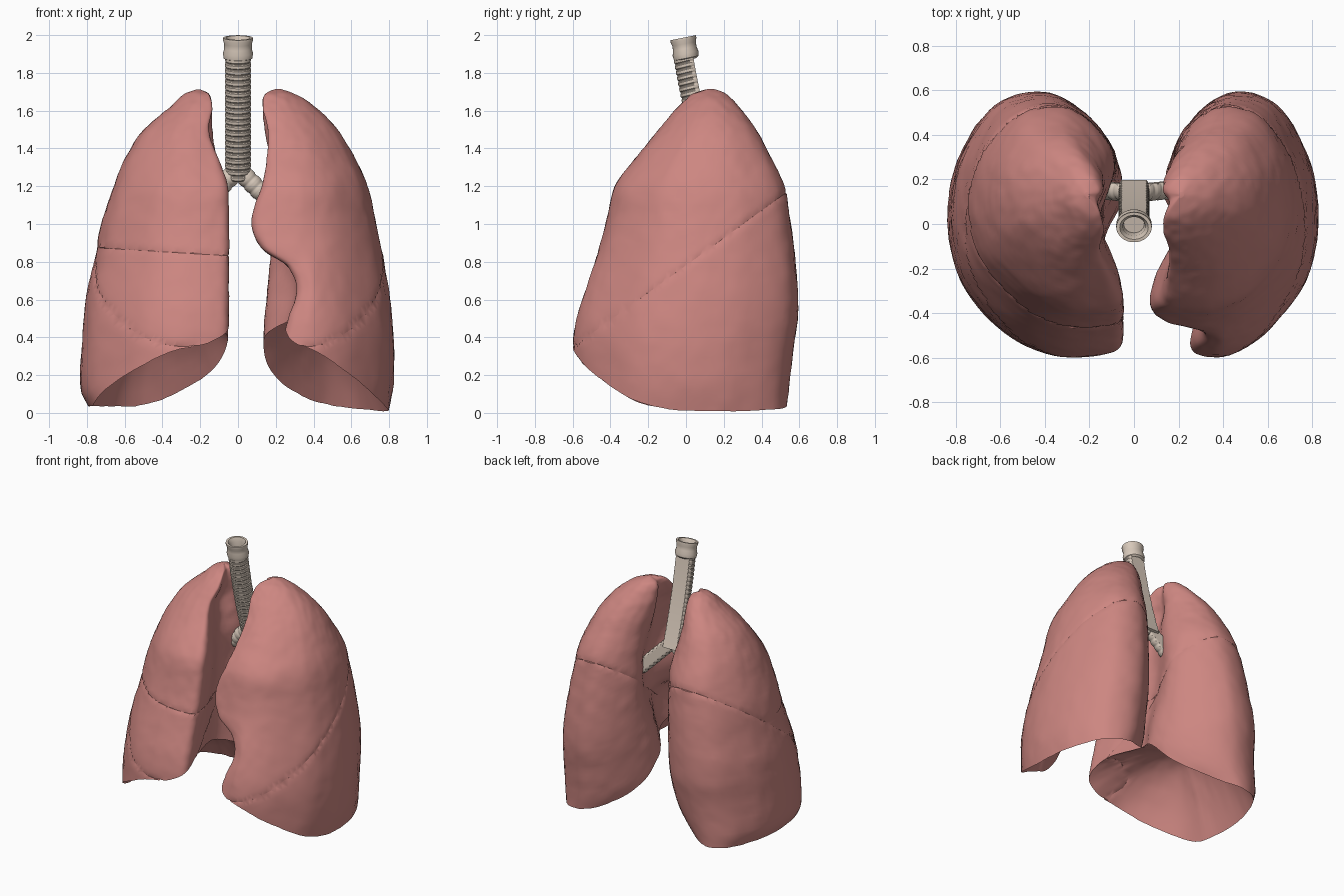
import bpy, bmesh, math
from mathutils import Vector, noise

if "Cube" in bpy.data.objects:
    bpy.data.objects.remove(bpy.data.objects["Cube"], do_unlink=True)


def make_material(name, rgb):
    mat = bpy.data.materials.new(name)
    mat.use_nodes = True
    mat.diffuse_color = (*rgb, 1)
    mat.node_tree.nodes["Principled BSDF"].inputs["Base Color"].default_value = (*rgb, 1)
    return mat


pink = make_material("lung pink", (0.61, 0.24, 0.22))
bone = make_material("cartilage beige", (0.68, 0.58, 0.49))


def finish(bm, name, mat, angle):
    bmesh.ops.recalc_face_normals(bm, faces=bm.faces)
    mesh = bpy.data.meshes.new(name)
    bm.to_mesh(mesh)
    bm.free()
    mesh.materials.append(mat)
    obj = bpy.data.objects.new(name, mesh)
    bpy.context.collection.objects.link(obj)
    bpy.ops.object.select_all(action="DESELECT")
    obj.select_set(True)
    bpy.context.view_layer.objects.active = obj
    bpy.ops.object.shade_smooth_by_angle(angle=math.radians(angle))


def bridge(bm, rings):
    for a, b in zip(rings, rings[1:]):
        n = len(a)
        for i in range(n):
            j = (i + 1) % n
            bm.faces.new((a[i], a[j], b[j], b[i]))


def fan(bm, ring, tip):
    for i in range(len(ring)):
        bm.faces.new((ring[i - 1], ring[i], tip))


def hermite(p0, p1, m0, m1, t):
    return ((2*t**3 - 3*t*t + 1) * p0 + (t**3 - 2*t*t + t) * m0
            + (3*t*t - 2*t**3) * p1 + (t**3 - t*t) * m1)


# Lung envelope: height, front y, back y, then inner x, outer x and
# front border shift for the left lung and for the right lung
ROWS = [
    (.01, -.56, .53, .24, .8, 0, .3, .78, 0),
    (.1, -.57, .54, .17, .82, .05, .19, .83, 0),
    (.2, -.58, .55, .13, .83, .08, .1, .84, 0),
    (.36, -.59, .57, .12, .83, .13, .04, .83, 0),
    (.5, -.57, .59, .12, .82, .18, .03, .82, 0),
    (.66, -.52, .59, .12, .8, .25, .03, .8, 0),
    (.78, -.48, .58, .12, .78, .18, .03, .77, 0),
    (.88, -.45, .57, .12, .76, -.03, .03, .75, 0),
    (1.03, -.41, .55, .12, .73, -.1, .03, .72, 0),
    (1.2, -.37, .52, .13, .69, -.03, .04, .66, 0),
    (1.35, -.26, .45, .13, .62, .02, .08, .6, .02),
    (1.5, -.14, .37, .12, .53, .06, .12, .5, .06),
    (1.62, -.04, .28, .12, .41, 0, .13, .36, 0),
    (1.69, .04, .21, .14, .3, 0, .15, .28, 0),
    (1.715, .12, .14, .2, .22, 0, .2, .22, 0),
]
# Cross-section outline: across, depth, lower rim height, border shift weight
OUTLINE = [
    (.03, .04, .44, 1), (.15, 0, .37, .8), (.4, 0, .32, .2), (.65, .08, .21, 0),
    (.89, .26, .07, 0), (.98, .43, .02, 0), (.99, .6, .01, 0), (.93, .77, .01, 0),
    (.75, .95, .02, 0), (.48, 1, .04, 0), (.25, .92, .09, 0), (.07, .76, .22, 0),
    (.02, .6, .4, 0), (.13, .41, .49, .5), (.05, .17, .51, 1),
]
TOP, SIDES, LEVELS, UNDER = 1.714, 105, 76, 16


def envelope(z):
    z = min(max(z, ROWS[0][0]), ROWS[-1][0])
    i = max(k for k in range(len(ROWS) - 1) if ROWS[k][0] <= z)
    a, b = ROWS[i], ROWS[i + 1]
    before, after = ROWS[max(i - 1, 0)], ROWS[min(i + 2, len(ROWS) - 1)]
    h = b[0] - a[0]
    t = (z - a[0]) / h
    return [hermite(a[k], b[k], (b[k] - before[k]) / (b[0] - before[0]) * h,
                    (after[k] - a[k]) / (after[0] - a[0]) * h, t) for k in range(9)]


def outline(s):
    n = len(OUTLINE)
    i, t = int(s * n), s * n % 1
    p = [OUTLINE[(i + k) % n] for k in (-1, 0, 1, 2)]
    return [hermite(p[1][k], p[2][k], (p[2][k] - p[0][k]) / 2,
                    (p[3][k] - p[1][k]) / 2, t) for k in range(4)]


def groove(bm, point, normal, keep):
    # Cut along a plane and press the cut line inward
    faces = [f for f in bm.faces if keep(f.calc_center_median())]
    geom = faces + list({e for f in faces for e in f.edges}) + list({v for f in faces for v in f.verts})
    cut = bmesh.ops.bisect_plane(bm, geom=geom, plane_co=point, plane_no=normal, dist=0.0005)
    bm.normal_update()
    for v in [g for g in cut["geom_cut"] if isinstance(g, bmesh.types.BMVert)]:
        v.co -= v.normal * 0.005


def build_lung(name, side, lowest, hollow):
    column = 3 if side > 0 else 6
    section = [outline((i + 0.001) / SIDES) for i in range(SIDES)]
    bm = bmesh.new()

    def surface_point(sec, z):
        u, w, _, weight = sec
        row = envelope(z)
        inner, outer, shift = row[column:column + 3]
        x = inner + (outer - inner) * (u + shift * weight)
        y = row[1] + (row[2] - row[1]) * w
        # Hollow of the inner face where the airway enters
        spread = ((y - 0.1) / 0.17) ** 2 + ((z - 1.02) / 0.36) ** 2
        x += hollow * math.exp(-spread) * max(0, 1 - u) ** 4
        return Vector((side * x, y, z))

    # Outer wall from lower rim to apex
    rings = []
    for k in range(LEVELS):
        v = math.sin(k / (LEVELS - 1) * math.pi / 2)
        ring = []
        for s in section:
            low = max(s[2], lowest)
            ring.append(bm.verts.new(surface_point(s, low + (TOP - low) * v)))
        rings.append(ring)
    bridge(bm, rings)
    apex = sum((v.co for v in rings[-1]), Vector()) / SIDES
    fan(bm, rings[-1], bm.verts.new(apex))

    # Hollow underside, domed over the diaphragm
    rim = [v.co.copy() for v in rings[0]]
    centre = sum(rim, Vector()) / SIDES
    centre.z = 0.56
    under = [rings[0]]
    for k in range(1, UNDER):
        s = 1 - k / UNDER
        ring = []
        for p in rim:
            q = centre.lerp(p, s)
            q.z = centre.z + (p.z - centre.z) * s ** 2.4
            ring.append(bm.verts.new(q))
        under.append(ring)
    bridge(bm, under)
    fan(bm, under[-1], bm.verts.new(centre))

    # Fine uneven tissue surface
    bmesh.ops.recalc_face_normals(bm, faces=bm.faces)
    bm.normal_update()
    for v in bm.verts:
        v.co += v.normal * (0.003 * noise.noise(v.co * 9) + 0.003 * noise.noise(v.co * 22))

    # Fissures between the lobes
    pivot, slope = Vector((0, -0.6, 0.35)), Vector((0, -0.72, 1))
    groove(bm, pivot, slope.normalized(), lambda c: True)
    if side < 0:
        groove(bm, Vector((0, 0, 0.83)), Vector((0.06, 0, 1)).normalized(),
               lambda c: (c - pivot).dot(slope) > 0)
    finish(bm, name, pink, 32)


build_lung("left_lung", 1, 0.008, 0.13)
build_lung("right_lung", -1, 0.035, 0.09)


def build_tube(name, path, radii, back, sides=32):
    # Sweep a ridged section along a path, cut to a smooth flat strip at the back
    bm = bmesh.new()
    rings = []
    d = (path[-1] - path[0]).normalized()
    across = d.cross(Vector((0, 1, 0))).normalized()
    depth = across.cross(d).normalized()
    depth *= math.copysign(1, depth.y)
    for p, r in zip(path, radii):
        ring = []
        for k in range(sides):
            a = k / sides * math.tau
            ring.append(bm.verts.new(p + across * r * math.cos(a)
                                     + depth * min(r * math.sin(a), back)))
        rings.append(ring)
    bridge(bm, rings)
    for ring in (rings[0], rings[-1]):
        bm.faces.new(ring)
    finish(bm, name, bone, 35)


def windpipe_axis(z):
    t = (2 - z) / 0.75
    return Vector((0, -0.015 + 0.1 * t + 0.075 * t * t, z))


def ridged(count, radius, depth):
    # Ring of cartilage, then a narrow gap
    return [radius - (depth if i % 6 in (0, 5) else 0) for i in range(count)]


# Windpipe with stacked cartilage rings
STEPS = 133
path = [windpipe_axis(1.24 + 0.65 * i / (STEPS - 1)) for i in range(STEPS)]
build_tube("windpipe", path, ridged(STEPS, 0.069, 0.004), 0.036)

# Flared open collar on top: outer profile, then the bore going back down
COLLAR = [(1.88, .06), (1.89, .076), (1.915, .08), (1.94, .073), (1.965, .073),
          (1.985, .08), (1.998, .079), (1.998, .064), (1.97, .05), (1.9, .046)]
bm = bmesh.new()
rings = []
for z, r in COLLAR:
    c = windpipe_axis(z)
    ring = []
    for k in range(32):
        a = k / 32 * math.tau
        y = r * math.sin(a) * 0.85
        ring.append(bm.verts.new((r * math.cos(a), c.y + y, z - 0.012 + y * 0.2)))
    rings.append(ring)
bridge(bm, rings)
bm.faces.new(rings[-1])
finish(bm, "windpipe_collar", bone, 40)

# Two main branches running into the lungs
start = windpipe_axis(1.29)
for name, side in (("left_bronchus", 1), ("right_bronchus", -1)):
    end = Vector((side * 0.26, 0.17, 1.03))
    path = [start.lerp(end, i / 48) for i in range(49)]
    build_tube(name, path, ridged(49, 0.05, 0.004), 0.03, 24)
